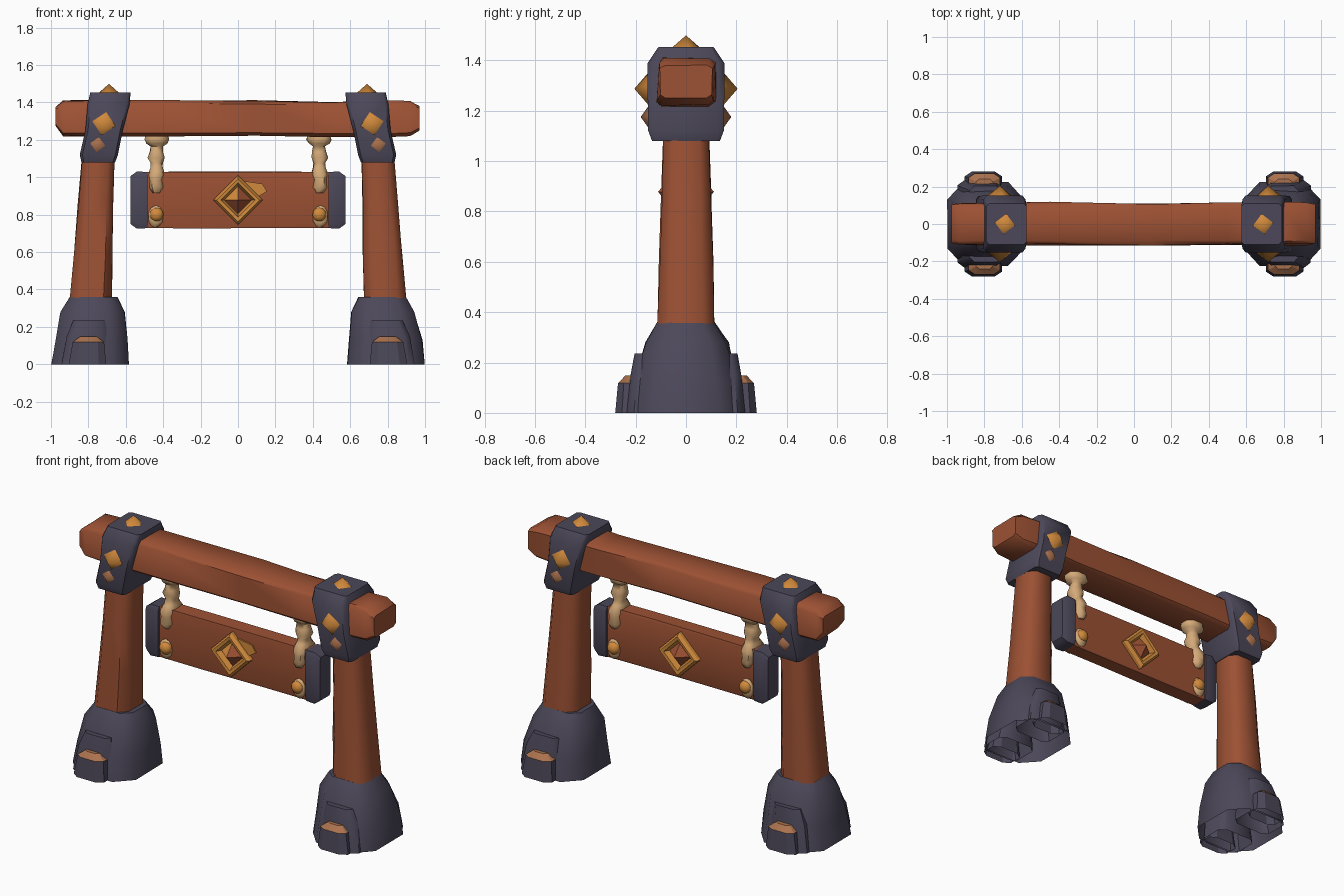
import bpy, bmesh, math, random
from mathutils import Vector

if "Cube" in bpy.data.objects:
    bpy.data.objects.remove(bpy.data.objects["Cube"])

random.seed(4)


def material(name, r, g, b):
    m = bpy.data.materials.new(name)
    m.diffuse_color = (r, g, b, 1)
    m.use_nodes = True
    m.node_tree.nodes["Principled BSDF"].inputs["Base Color"].default_value = m.diffuse_color
    return m


WOOD = material("red wood", 0.335, 0.083, 0.034)
STONE = material("blue grey stone", 0.072, 0.064, 0.1)
GOLD = material("gold", 0.64, 0.255, 0.045)
ROPE = material("tan rope", 0.66, 0.4, 0.19)
WORN = material("worn brown", 0.4, 0.165, 0.075)


def finish(name, bm, mats, angle=38):
    """Fix normals, smooth shallow edges and make the object."""
    bmesh.ops.recalc_face_normals(bm, faces=bm.faces)
    bm.normal_update()
    for f in bm.faces:
        f.smooth = True
    for e in bm.edges:
        e.smooth = len(e.link_faces) == 2 and e.calc_face_angle(0) < math.radians(angle)
    me = bpy.data.meshes.new(name)
    bm.to_mesh(me)
    bm.free()
    for m in mats:
        me.materials.append(m)
    ob = bpy.data.objects.new(name, me)
    bpy.context.collection.objects.link(ob)
    return ob


def loft(name, rings, mats, axis="z", cut=0.3, jitter=0.0, side=1, rule=None, angle=48, floor=True):
    """Skin chamfered rectangles (pos, centre a, centre b, half a, half b) along an axis."""
    bm = bmesh.new()
    k = 1 - cut
    shape = [(1, k), (k, 1), (-k, 1), (-1, k), (-1, -k), (-k, -1), (k, -1), (1, -k)]
    loops = []
    for i, (p, ca, cb, ha, hb) in enumerate(rings):
        loop = []
        for u, v in shape:
            j = jitter if 0 < i < len(rings) - 1 else jitter * 0.3
            a = ca + u * ha - u * random.uniform(-0.4 * j, j)
            b = cb + v * hb - v * random.uniform(-0.4 * j, j)
            co = (a * side, b, p) if axis == "z" else (p * side, a, b)
            loop.append(bm.verts.new(co))
        loops.append(loop)
    for lo, hi in zip(loops, loops[1:]):
        for i in range(8):
            n = (i + 1) % 8
            bm.faces.new((lo[i], lo[n], hi[n], hi[i]))
    bm.faces.new(loops[-1])
    if floor:
        bm.faces.new(loops[0])
    bmesh.ops.recalc_face_normals(bm, faces=bm.faces)
    bm.normal_update()
    if rule:
        for f in bm.faces:
            f.material_index = rule(f)
    return finish(name, bm, mats, angle)


def stud(name, centre, normal, r, height, mats, turn=0.0, angle=100, rule=None):
    """Four-sided pyramid sitting on a surface."""
    bm = bmesh.new()
    n, u, c = Vector(normal), Vector((1, 0, 0)), Vector(centre)
    v = Vector((0, 1, 0)) if abs(n.z) > 0.5 else Vector((0, 0, 1))
    angles = [turn + i * math.pi / 2 for i in range(4)]
    base = [bm.verts.new(c + (u * math.cos(a) + v * math.sin(a)) * r) for a in angles]
    tip = bm.verts.new(c + n * height)
    for i in range(4):
        f = bm.faces.new((base[i], base[(i + 1) % 4], tip))
        f.material_index = rule(f.calc_center_median() - c) if rule else 0
    finish(name, bm, mats, angle)


def plate(name, points, y, face, mat):
    """Thin flat plate in the xz plane."""
    bm = bmesh.new()
    a = [bm.verts.new((x, y, z)) for x, z in points]
    b = [bm.verts.new((x, y + 0.008 * face, z)) for x, z in points]
    bm.faces.new(a)
    bm.faces.new(b)
    for i in range(len(a)):
        k = (i + 1) % len(a)
        bm.faces.new((a[i], a[k], b[k], b[i]))
    finish(name, bm, [mat], 20)


def blob(name, centre, radii, mat):
    bm = bmesh.new()
    bmesh.ops.create_icosphere(bm, subdivisions=2, radius=1)
    for v in bm.verts:
        v.co = Vector([c + q * r for c, q, r in zip(centre, v.co, radii)])
    finish(name, bm, [mat])


# Top beam with rough-hewn ends, tapered in height only
loft("beam", [(-0.975, 0, 1.325, 0.104, 0.05), (-0.935, 0, 1.315, 0.115, 0.095),
              (-0.8, 0, 1.315, 0.118, 0.098), (-0.45, 0, 1.316, 0.116, 0.098),
              (0.1, 0, 1.314, 0.114, 0.097), (0.5, 0, 1.312, 0.112, 0.096),
              (0.8, 0, 1.312, 0.116, 0.096), (0.92, 0, 1.314, 0.115, 0.096),
              (0.97, 0, 1.315, 0.104, 0.066)],
     [WOOD], axis="x", cut=0.2, jitter=0.009)

for s, label in ((-1, "left"), (1, "right")):
    # Leaning post
    loft(label + "_post", [(0.355, 0.786, 0, 0.113, 0.114), (0.6, 0.773, 0, 0.107, 0.107),
                           (0.85, 0.76, 0, 0.097, 0.099), (1.2, 0.742, 0, 0.085, 0.088)],
         [WOOD], cut=0.4, jitter=0.006, side=s)
    # Hollow boulder foot
    loft(label + "_foot", [(0, 0.792, 0, 0.208, 0.225), (0.13, 0.787, 0, 0.195, 0.205),
                           (0.28, 0.778, 0, 0.172, 0.167), (0.36, 0.772, 0, 0.128, 0.114)],
         [STONE], cut=0.42, jitter=0.012, side=s, floor=False)
    # Collar joining post and beam
    loft(label + "_collar", [(1.08, 0.747, 0, 0.09, 0.135), (1.12, 0.744, 0, 0.102, 0.15),
                             (1.25, 0.716, 0, 0.1, 0.152), (1.39, 0.692, 0, 0.112, 0.152),
                             (1.452, 0.682, 0, 0.108, 0.11)],
         [STONE], cut=0.14, side=s)
    stud(label + "_top_stud", (s * 0.69, 0, 1.447), (0, 0, 1), 0.06, 0.052, [GOLD], s * 0.15)

    for f, face in ((-1, "front"), (1, "back")):
        tag = label + "_" + face
        # Rock slabs against the foot, the smaller one with a worn top
        loft(tag + "_slab", [(0, 0.82, f * 0.14, 0.125, 0.095), (0.15, 0.81, f * 0.13, 0.11, 0.09),
                             (0.235, 0.795, f * 0.12, 0.085, 0.085)],
             [STONE], cut=0.3, jitter=0.006, side=s, floor=False)
        loft(tag + "_rock", [(0, 0.805, f * 0.215, 0.1, 0.066), (0.118, 0.8, f * 0.212, 0.084, 0.058),
                             (0.148, 0.8, f * 0.203, 0.045, 0.038)],
             [STONE, WORN], cut=0.4, side=s, floor=False, angle=30,
             rule=lambda q: 1 if q.normal.z > 0.4 else 0)
        # Collar studs
        stud(tag + "_large_stud", (s * 0.717, f * 0.151, 1.287), (0, f, 0), 0.064, 0.054, [GOLD], s * 0.2)
        stud(tag + "_small_stud", (s * 0.75, f * 0.15, 1.175), (0, f, 0), 0.042, 0.03, [WORN], s * 0.15)
        # Pegs holding the rope ends on the board
        blob(tag + "_rope_end", (s * 0.44, f * 0.052, 0.79), (0.042, 0.02, 0.06), ROPE)
        blob(tag + "_peg", (s * 0.435, f * 0.06, 0.8), (0.038, 0.03, 0.038), GOLD)

    # Knotted rope, wrapped over the upper edge of the board
    loft(label + "_rope", [(0.915, 0.437, 0, 0.026, 0.06), (0.945, 0.437, 0, 0.044, 0.076),
                           (0.985, 0.44, 0, 0.042, 0.07), (1.015, 0.437, 0, 0.047, 0.075),
                           (1.05, 0.435, 0, 0.034, 0.052), (1.075, 0.435, 0, 0.032, 0.038),
                           (1.105, 0.437, 0, 0.045, 0.046), (1.135, 0.434, 0, 0.037, 0.038),
                           (1.165, 0.433, 0, 0.033, 0.034), (1.18, 0.433, 0, 0.056, 0.05),
                           (1.2, 0.433, 0, 0.067, 0.055), (1.22, 0.433, 0, 0.062, 0.052)],
         [ROPE], cut=0.5, jitter=0.005, side=s, angle=60)
    # Stone end cap of the board
    loft(label + "_board_cap", [(0.485, 0, 0.878, 0.06, 0.15), (0.54, 0, 0.878, 0.063, 0.153),
                                (0.575, 0, 0.878, 0.05, 0.128)],
         [STONE], axis="x", cut=0.16, side=s)

# Hanging board
loft("board", [(-0.5, 0, 0.878, 0.048, 0.15), (-0.2, 0, 0.878, 0.048, 0.152),
               (0.2, 0, 0.878, 0.048, 0.152), (0.5, 0, 0.878, 0.048, 0.15)],
     [WOOD], axis="x", cut=0.08, jitter=0.003)

# Bevelled diamond frames with a raised centre on both faces
for f, face in ((-1, "front"), (1, "back")):
    bm = bmesh.new()
    section = [(0.132, 0.04), (0.132, 0.066), (0.115, 0.084), (0.092, 0.08), (0.072, 0.045)]
    rings = [[bm.verts.new((r * math.cos(a * math.pi / 2), f * y, 0.878 + r * math.sin(a * math.pi / 2)))
              for r, y in section] for a in range(4)]
    for i in range(4):
        p, q = rings[i], rings[(i + 1) % 4]
        for j in range(5):
            k = (j + 1) % 5
            bm.faces.new((p[j], p[k], q[k], q[j]))
    finish(face + "_diamond_frame", bm, [GOLD], 20)
    stud(face + "_diamond_centre", (0, f * 0.047, 0.878), (0, f, 0), 0.075, 0.064, [WOOD, GOLD], angle=20,
         rule=lambda d: 1 if d.y < 0 and d.x < 0 < d.z else 0)

# Chipped gold leaf beside the front diamond
plate("leaf_beside_diamond", [(0.03, 0.98), (0.13, 0.965), (0.155, 0.925), (0.1, 0.89), (0.06, 0.9)],
      -0.047, -1, GOLD)
